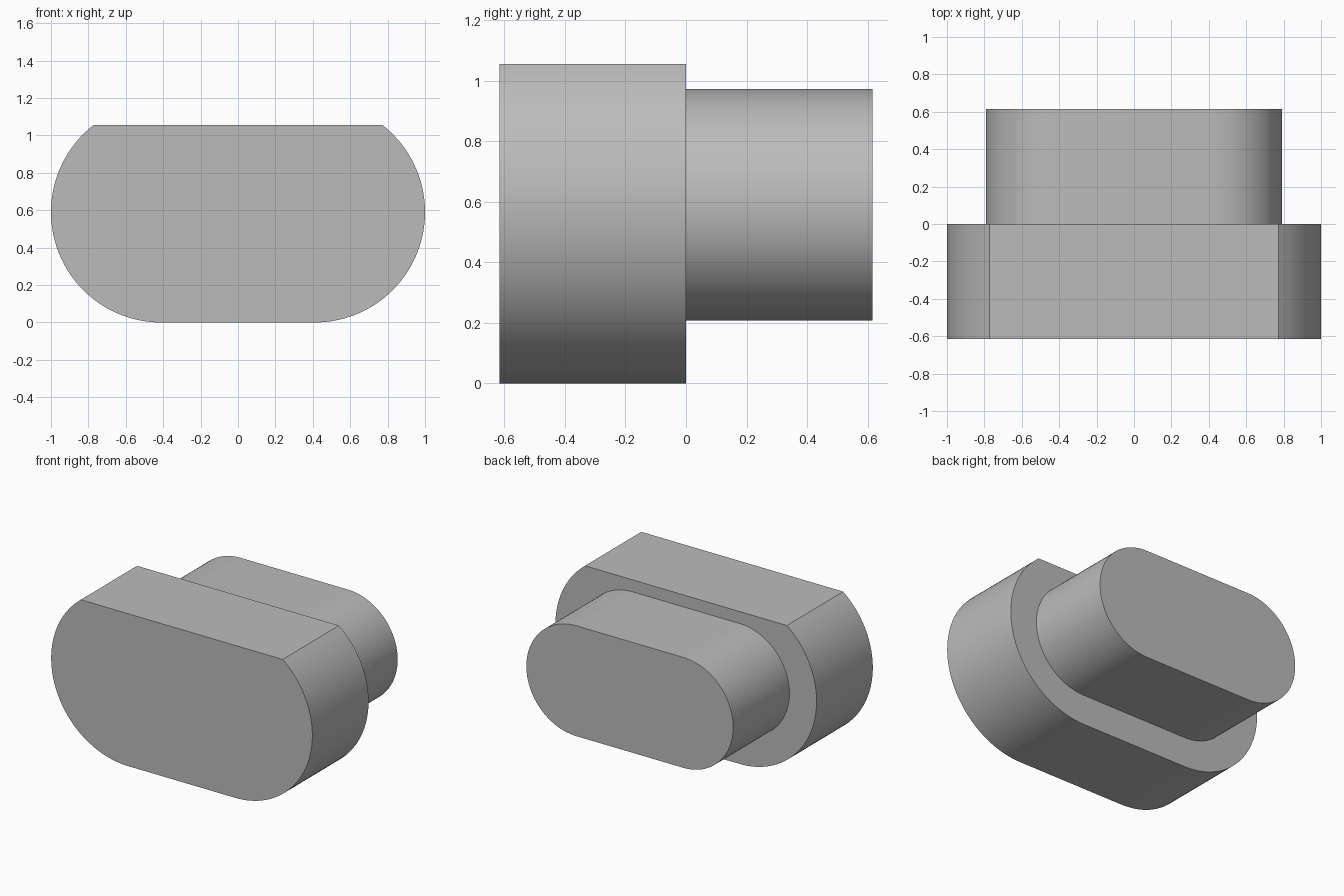
import bpy
import math

cube = bpy.data.objects.get("Cube")
if cube:
    bpy.data.objects.remove(cube, do_unlink=True)

CENTRE_X, CENTRE_Z = 0.41, 0.59  # shared arc centres of both parts

grey = bpy.data.materials.new("plain grey")
grey.use_nodes = True
colour = (0.5, 0.5, 0.5, 1)
grey.diffuse_color = colour
grey.node_tree.nodes["Principled BSDF"].inputs["Base Color"].default_value = colour


def slot_profile(radius, top, steps=48):
    """Stadium outline in x and z, cut flat where its arcs reach the top height."""
    end = math.asin(min(1, (top - CENTRE_Z) / radius))
    angles = [-math.pi / 2 + (end + math.pi / 2) * i / steps for i in range(steps + 1)]
    right = [(CENTRE_X + radius * math.cos(a), CENTRE_Z + radius * math.sin(a)) for a in angles]
    return right + [(-x, z) for x, z in reversed(right)]


def slot_block(name, profile, front, back):
    """Extrude an outline along y into a closed solid."""
    n = len(profile)
    verts = [(x, y, z) for y in (front, back) for x, z in profile]
    faces = [tuple(range(n)), tuple(reversed(range(n, 2 * n)))]
    faces += [(i, i + n, (i + 1) % n + n, (i + 1) % n) for i in range(n)]
    mesh = bpy.data.meshes.new(name)
    mesh.from_pydata(verts, [], faces)
    mesh.materials.append(grey)
    obj = bpy.data.objects.new(name, mesh)
    bpy.context.collection.objects.link(obj)
    bpy.ops.object.select_all(action="DESELECT")
    obj.select_set(True)
    bpy.context.view_layer.objects.active = obj
    bpy.ops.object.shade_smooth_by_angle(angle=math.radians(30))
    return obj


# Wide front head with a flat cut along its top
slot_block("front_head", slot_profile(0.59, 1.055), -0.615, 0)

# Narrower full-round boss behind it, seated slightly into the head
slot_block("rear_boss", slot_profile(0.382, CENTRE_Z + 0.382), -0.01, 0.615)
